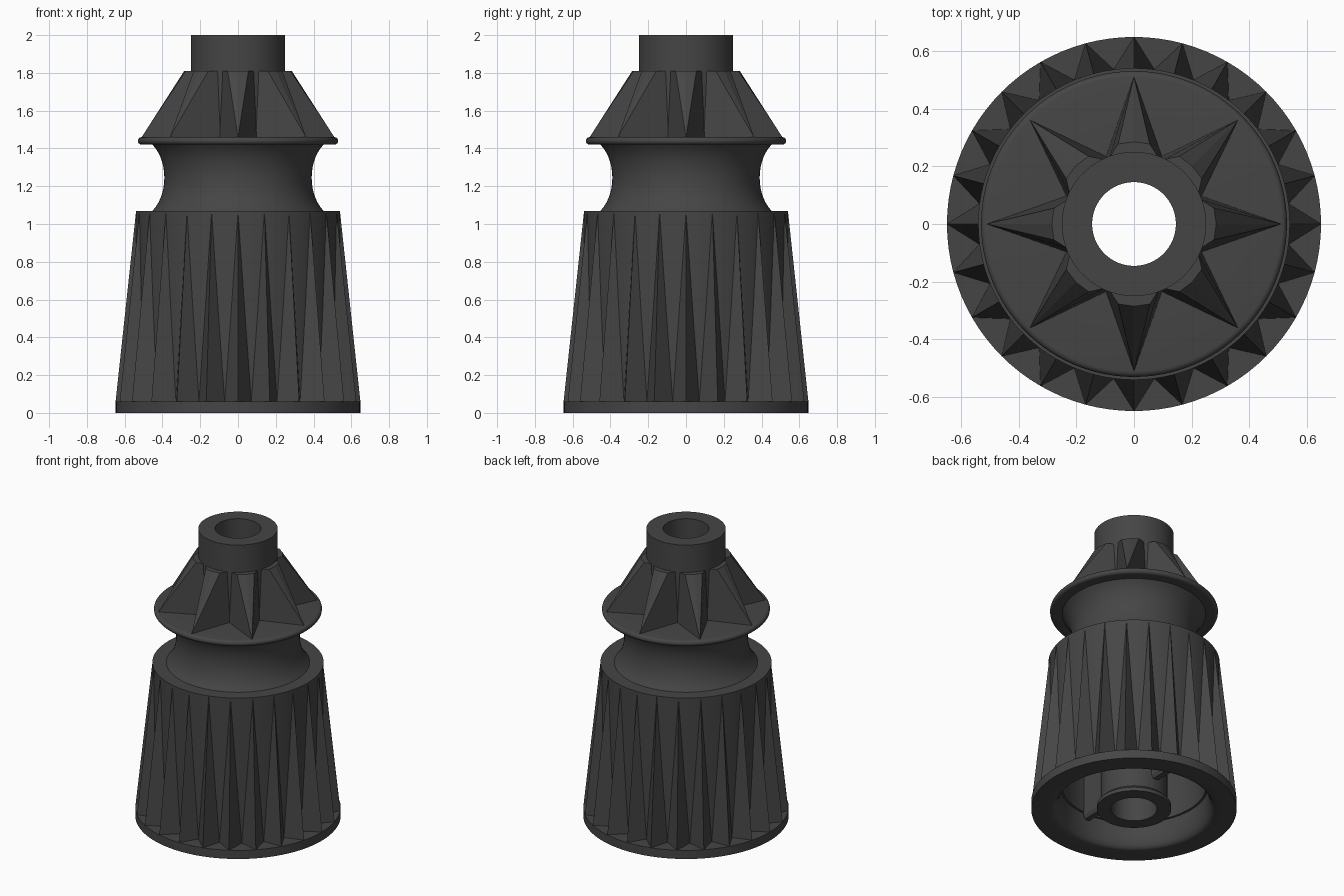
import bpy, bmesh
from math import sin, cos, pi, radians
from mathutils import Matrix

if "Cube" in bpy.data.objects:
    bpy.data.objects.remove(bpy.data.objects["Cube"])

dark = bpy.data.materials.new("dark_plastic")
dark.diffuse_color = (0.06, 0.06, 0.06, 1)
dark.use_nodes = True
dark.node_tree.nodes["Principled BSDF"].inputs["Base Color"].default_value = dark.diffuse_color
SEG = 96


def finish(name, bm, smooth=False):
    bmesh.ops.recalc_face_normals(bm, faces=bm.faces)
    me = bpy.data.meshes.new(name)
    bm.to_mesh(me)
    bm.free()
    ob = bpy.data.objects.new(name, me)
    bpy.context.collection.objects.link(ob)
    me.materials.append(dark)
    if smooth:
        bpy.ops.object.select_all(action='DESELECT')
        ob.select_set(True)
        bpy.context.view_layer.objects.active = ob
        bpy.ops.object.shade_smooth_by_angle(angle=radians(30))
    return ob


def arc(cx, cz, rx, rz, a0, a1, n):
    return [(cx + rx * cos(radians(a0 + (a1 - a0) * i / n)),
             cz + rz * sin(radians(a0 + (a1 - a0) * i / n))) for i in range(n + 1)]


def lathe(name, profile):
    # closed (radius, height) loop turned around z
    bm = bmesh.new()
    rings = [[bm.verts.new((r * cos(2 * pi * k / SEG), r * sin(2 * pi * k / SEG), z))
              for k in range(SEG)] for r, z in profile]
    for a, b in zip(rings, rings[1:] + rings[:1]):
        for k in range(SEG):
            j = (k + 1) % SEG
            bm.faces.new((a[k], a[j], b[j], b[k]))
    return finish(name, bm, True)


def radial(name, count, pts, faces, start=0.0):
    # repeat one small solid around z
    bm = bmesh.new()
    for i in range(count):
        rot = Matrix.Rotation(start + 2 * pi * i / count, 3, 'Z')
        vs = [bm.verts.new(rot @ Matrix.Identity(3) @ bm_vec) for bm_vec in pts]
        for f in faces:
            bm.faces.new([vs[k] for k in f])
    return finish(name, bm)


from mathutils import Vector

# Hollow body: rim, skirt core, concave neck, flange, collar, bore, hub, cavity
profile = [(0.57, 0), (0.648, 0), (0.648, 0.06), (0.54, 0.06), (0.54, 1.07), (0.46, 1.07)]
profile += arc(0.54, 1.245, 0.15, 0.215, 234.5, 125.5, 14)
profile += [(0.51, 1.42)]
profile += arc(0.51, 1.44, 0.02, 0.02, -80, 90, 8)
profile += [(0.25, 1.46), (0.25, 2.0), (0.145, 2.0), (0.145, 0)]
profile += [(0.235, 0), (0.235, 0.025), (0.21, 0.05), (0.21, 0.98), (0.455, 0.98),
            (0.455, 0.17), (0.47, 0.17), (0.47, 0.12)]
profile += arc(0.52, 0.12, 0.05, 0.12, 180, 270, 6)
lathe("hollow_body", profile)

# Skirt ridges: wedges that run out to a point at the top
w = radians(7.5)
c, s = 0.54 * cos(w), 0.54 * sin(w)
radial("skirt_ridges", 24,
       [Vector(p) for p in [(c, -s, 0.06), (0.648, 0, 0.06), (c, s, 0.06), (0.54, 0, 1.065)]],
       [(0, 1, 2), (0, 1, 3), (1, 2, 3), (2, 0, 3)])

# Crown fins: wide at the collar, pointed at the flange
radial("crown_fins", 8,
       [Vector(p) for p in [(0.225, -0.1, 1.46), (0.51, 0, 1.46), (0.225, 0.1, 1.46),
                            (0.23, -0.085, 1.81), (0.277, -0.055, 1.81), (0.285, 0, 1.81),
                            (0.277, 0.055, 1.81), (0.23, 0.085, 1.81)]],
       [(0, 1, 2), (0, 1, 4, 3), (1, 5, 4), (1, 6, 5), (1, 2, 7, 6), (2, 0, 3, 7),
        (3, 4, 5, 6, 7)])

# Inner ribs joining the hub to the skirt wall
t = 0.03
rib = [(x, y, z) for x in (0.2, 0.46) for y, z in
       ((-t, 0.98), (-t, 0.15), (-t * 0.6, 0.125), (t * 0.6, 0.125), (t, 0.15), (t, 0.98))]
radial("inner_ribs", 2, [Vector(p) for p in rib],
       [tuple(range(6)), tuple(range(6, 12))] +
       [(k, (k + 1) % 6, 6 + (k + 1) % 6, 6 + k) for k in range(6)], pi / 2)
